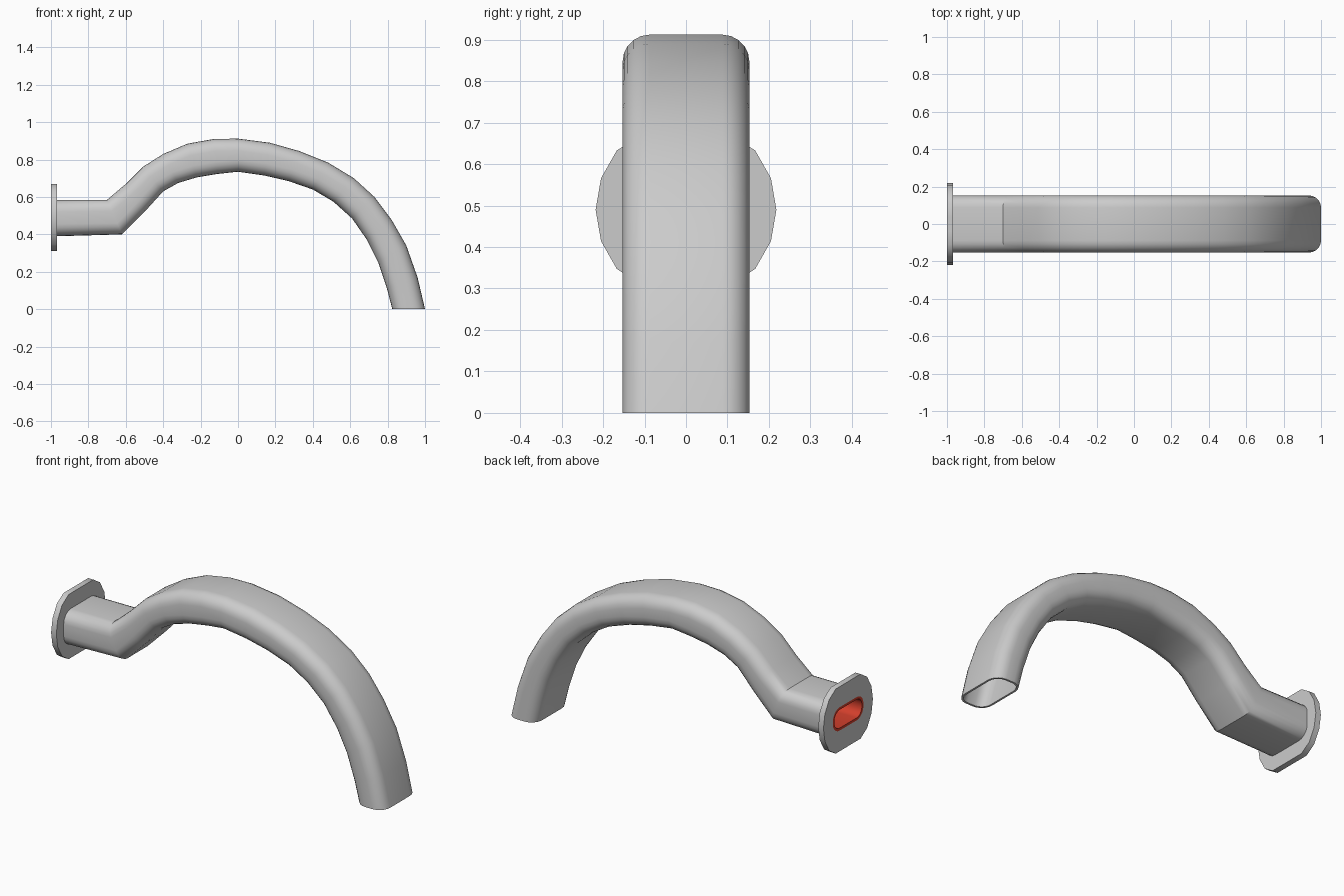
import bpy, bmesh, math
from mathutils import Vector

if "Cube" in bpy.data.objects:
    bpy.data.objects.remove(bpy.data.objects["Cube"])


def material(name, rgb):
    m = bpy.data.materials.new(name)
    m.use_nodes = True
    m.diffuse_color = (*rgb, 1)
    m.node_tree.nodes["Principled BSDF"].inputs["Base Color"].default_value = (*rgb, 1)
    return m


grey = material("light grey", (0.6, 0.6, 0.6))
red = material("red", (0.65, 0.05, 0.025))


def finish(bm, name, mat, angle=35):
    bmesh.ops.recalc_face_normals(bm, faces=bm.faces)
    mesh = bpy.data.meshes.new(name)
    bm.to_mesh(mesh)
    bm.free()
    mesh.materials.append(mat)
    obj = bpy.data.objects.new(name, mesh)
    bpy.context.collection.objects.link(obj)
    bpy.ops.object.select_all(action='DESELECT')
    obj.select_set(True)
    bpy.context.view_layer.objects.active = obj
    bpy.ops.object.shade_smooth_by_angle(angle=math.radians(angle))
    return obj


def rounded_rect(w, h, r, steps=5):
    """Outline of half width w, half height h and corner radius r."""
    pts = []
    for i, (sx, sy) in enumerate([(1, 1), (-1, 1), (-1, -1), (1, -1)]):
        for k in range(steps + 1):
            a = math.pi / 2 * (i + k / steps)
            pts.append((sx * (w - r) + r * math.cos(a), sy * (h - r) + r * math.sin(a)))
    return pts


def hollow_loft(name, stations, w, r, wall, mat):
    """Thin-walled sleeve through stations given as (top, bottom) points in x, z."""
    bm = bmesh.new()

    def ring(station, inset):
        ox, oz, ix, iz = station
        top, low = Vector((ox, 0, oz)), Vector((ix, 0, iz))
        mid, up = (top + low) / 2, (top - low).normalized()
        outline = rounded_rect(w - inset, (top - low).length / 2 - inset, r - inset)
        return [bm.verts.new(mid + up * v + Vector((0, u, 0))) for u, v in outline]

    rings = [ring(s, 0) for s in stations] + [ring(s, wall) for s in reversed(stations)]
    for a, b in zip(rings, rings[1:] + rings[:1]):
        n = len(a)
        for i in range(n):
            j = (i + 1) % n
            bm.faces.new((a[i], a[j], b[j], b[i]))
    return finish(bm, name, mat)


# Curved spout with its straight socket: outer x, z and inner x, z
spout_path = [
    (-.97, .585, -.97, .39), (-.70, .585, -.62, .40), (-.60, .67, -.50, .52),
    (-.51, .76, -.40, .63), (-.40, .83, -.32, .675), (-.27, .885, -.22, .705),
    (-.13, .91, -.11, .723), (0, .912, 0, .735), (.17, .89, .14, .715),
    (.33, .845, .27, .685), (.48, .785, .40, .64), (.62, .70, .51, .575),
    (.73, .60, .61, .485), (.82, .48, .69, .37), (.90, .34, .75, .25),
    (.96, .17, .795, .115), (1, 0, .825, 0),
]
hollow_loft("spout", spout_path, .153, .065, .011, grey)

# Red liner in the inlet
centre = .49
slot_w, slot_h, slot_r = .135, .065, .06
hollow_loft("inlet_liner",
            [(x, centre + slot_h, x, centre - slot_h) for x in (-1, -.7)],
            slot_w, slot_r, .014, red)

# Wall flange: round plate with flat top and bottom and a slot through it
bm = bmesh.new()
rim = []
for i in range(18):
    a = math.tau * i / 18
    rim.append((.218 * math.cos(a), max(-.18, min(.18, .222 * math.sin(a)))))
for outline in (rim, rounded_rect(slot_w, slot_h, slot_r)):
    verts = [bm.verts.new((-1, y, centre + z)) for y, z in outline]
    for a, b in zip(verts, verts[1:] + verts[:1]):
        bm.edges.new((a, b))
bmesh.ops.triangle_fill(bm, edges=bm.edges[:], use_beauty=True)
plate = bmesh.ops.extrude_face_region(bm, geom=bm.faces[:], use_keep_orig=True)
bmesh.ops.translate(bm, vec=(.032, 0, 0),
                    verts=[g for g in plate["geom"] if isinstance(g, bmesh.types.BMVert)])
finish(bm, "wall_flange", grey)
